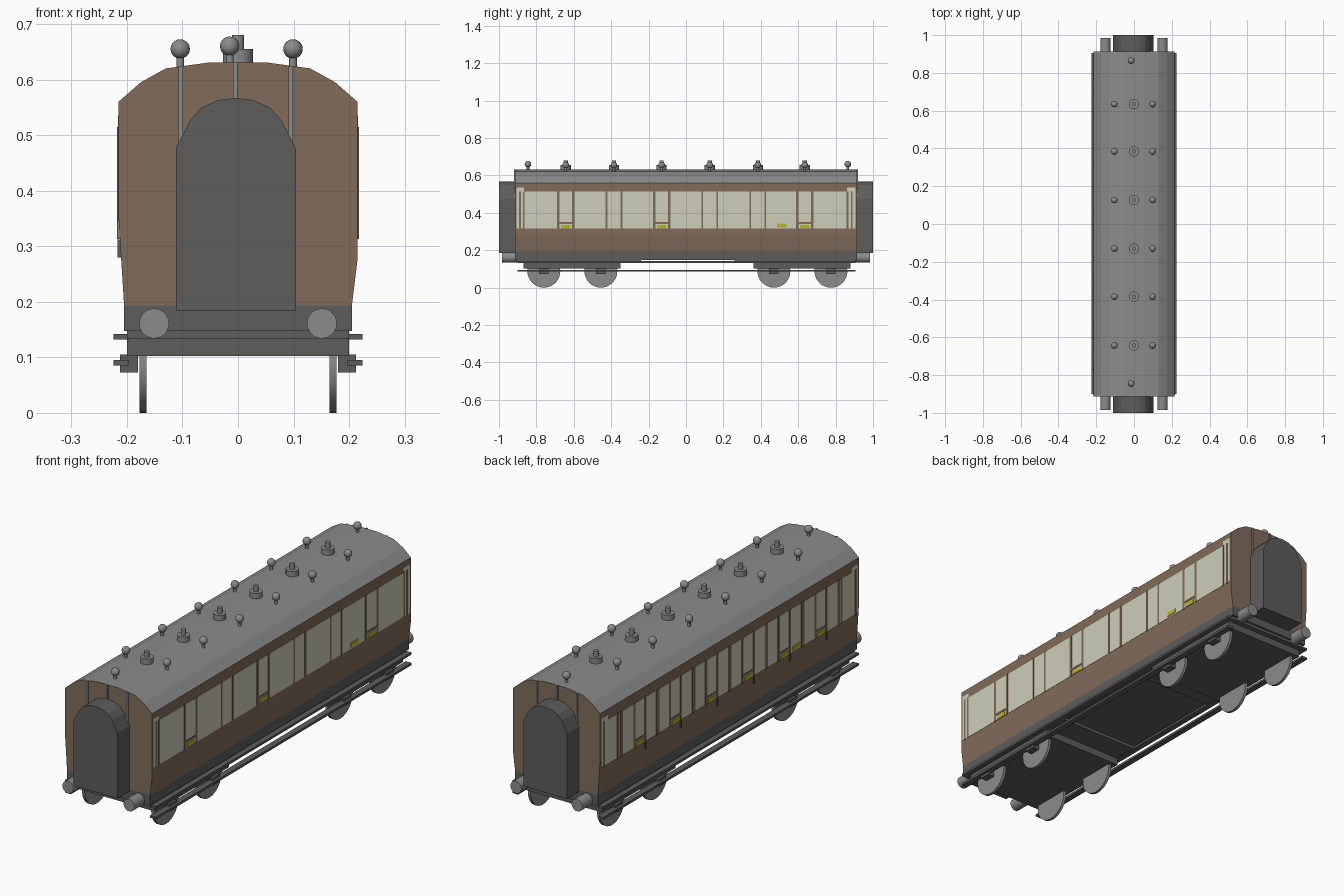
import bpy, bmesh, math
from mathutils import Matrix, Vector

if "Cube" in bpy.data.objects:
    bpy.data.objects.remove(bpy.data.objects["Cube"])


def mat(name, rgb):
    m = bpy.data.materials.new(name)
    m.diffuse_color = (*rgb, 1)
    m.use_nodes = True
    m.node_tree.nodes["Principled BSDF"].inputs["Base Color"].default_value = m.diffuse_color
    return m


GREY = mat("mid_grey", (0.26, 0.26, 0.26))
DARK = mat("dark_grey", (0.112, 0.11, 0.108))
BROWN = mat("brown", (0.22, 0.15, 0.104))
CREAM = mat("pale_cream", (0.62, 0.62, 0.50))
YELLOW = mat("yellow", (0.50, 0.45, 0.03))


def finish(name, bm, *mats, smooth=False):
    bmesh.ops.recalc_face_normals(bm, faces=bm.faces)
    me = bpy.data.meshes.new(name)
    bm.to_mesh(me)
    bm.free()
    for m in mats:
        me.materials.append(m)
    ob = bpy.data.objects.new(name, me)
    bpy.context.collection.objects.link(ob)
    if smooth:
        bpy.ops.object.select_all(action='DESELECT')
        ob.select_set(True)
        bpy.context.view_layer.objects.active = ob
        bpy.ops.object.shade_smooth_by_angle(angle=math.radians(35))
    return ob


def boxes(name, m, spans):
    """One object from boxes given as (x0, x1, y0, y1, z0, z1)."""
    bm = bmesh.new()
    for x0, x1, y0, y1, z0, z1 in spans:
        c = Vector((x0 + x1, y0 + y1, z0 + z1)) / 2
        s = Matrix.Diagonal((abs(x1 - x0), y1 - y0, z1 - z0, 1))
        bmesh.ops.create_cube(bm, size=1, matrix=Matrix.Translation(c) @ s)
    return finish(name, bm, m)


def prism(name, profile, y0, y1, rule, *mats):
    """Extrude an x/z outline along y; rule picks each face's material."""
    bm = bmesh.new()
    f = bm.faces.new([bm.verts.new((x, y0, z)) for x, z in profile])
    r = bmesh.ops.extrude_face_region(bm, geom=[f])
    verts = [v for v in r["geom"] if isinstance(v, bmesh.types.BMVert)]
    bmesh.ops.translate(bm, verts=verts, vec=(0, y1 - y0, 0))
    bmesh.ops.recalc_face_normals(bm, faces=bm.faces)
    for f in bm.faces:
        f.material_index = rule(f)
    return finish(name, bm, *mats)


def cyls(name, m, items, axis='Z', n=24):
    """One object from cylinders given as (centre, radius, length)."""
    rot = {'X': Matrix.Rotation(math.pi / 2, 4, 'Y'),
           'Y': Matrix.Rotation(math.pi / 2, 4, 'X'), 'Z': Matrix()}[axis]
    bm = bmesh.new()
    for c, r, l in items:
        bmesh.ops.create_cone(bm, cap_ends=True, segments=n, radius1=r, radius2=r,
                              depth=l, matrix=Matrix.Translation(c) @ rot)
    return finish(name, bm, m, smooth=True)


END = 0.914
BAYS = [-0.643, -0.385, -0.13, 0.127, 0.384, 0.635]   # compartment centres
WHEELS = [-0.76, -0.455, 0.47, 0.775]

# Body shell: brown sides and ends, grey roof
shell = [(-0.205, 0.193), (0.205, 0.193), (0.215, 0.275), (0.215, 0.56),
         (0.175, 0.595), (0.13, 0.62), (0.05, 0.631), (-0.05, 0.631),
         (-0.13, 0.62), (-0.175, 0.595), (-0.215, 0.56), (-0.215, 0.35)]
prism("body_shell", shell, -END, END, lambda f: int(f.normal.z > 0.3), BROWN, GREY)

# Underframe and bogies
boxes("sole_frame", DARK, [(-0.205, 0.205, -END, END, 0.147, 0.193)])
boxes("underframe_plates", DARK, [(-0.2, 0.2, -0.905, -0.24, 0.134, 0.147),
                                  (-0.2, 0.2, 0.26, 0.905, 0.134, 0.147)])
boxes("bogies", DARK, [(-0.2, 0.2, -0.87, -0.35, 0.102, 0.14),
                       (-0.2, 0.2, 0.36, 0.88, 0.102, 0.14)])
boxes("axle_boxes", DARK, [(s * 0.18, s * 0.212, y - 0.025, y + 0.025, 0.073, 0.105)
                           for s in (-1, 1) for y in WHEELS])
cyls("wheels", GREY, [((s * 0.171, y, 0.088), 0.088, 0.013)
                      for s in (-1, 1) for y in WHEELS], 'X', 32)

# Footboards with hangers
for s, side in ((1, "right"), (-1, "left")):
    boxes(side + "_footboards", DARK,
          [(s * 0.196, s * 0.224, -0.9, 0.905, z, z + 0.01) for z in (0.132, 0.085)])

# Buffers
cyls("buffers", GREY, [((sx * 0.151, sy * 0.945, 0.161), 0.027, 0.08)
                       for sx in (-1, 1) for sy in (-1, 1)], 'Y')

# Arched gangway connections
arch = [(-0.112, 0.184), (0.104, 0.184)]
arch += [(0.104, 0.476), (0.078, 0.527), (0.058, 0.549), (0.028, 0.563), (-0.004, 0.567),
         (-0.036, 0.563), (-0.066, 0.549), (-0.086, 0.527), (-0.112, 0.476)]
for y0, y1, name in ((-1, -0.905, "front"), (0.905, 1, "back")):
    prism(name + "_gangway", arch, y0, y1, lambda f: 0, DARK)

# Vertical end pipes running up to the roof
boxes("end_pipes", GREY, [(x - 0.004, x + 0.004, y, y + 0.008, 0.4, z)
                          for x, z in ((-0.103, 0.624), (-0.005, 0.632), (0.095, 0.624))
                          for y in (-0.919, 0.911)])

# Roof vents: ball on a short stem
vents = [(x, y, 0.655) for x in (-0.104, 0.099) for y in BAYS]
vents += [(-0.015, 0.865, 0.66), (-0.015, -0.845, 0.66)]
bm = bmesh.new()
for v in vents:
    bmesh.ops.create_uvsphere(bm, u_segments=16, v_segments=10, radius=0.0175,
                              matrix=Matrix.Translation(v))
finish("roof_vent_balls", bm, GREY, smooth=True)
cyls("roof_vent_stems", GREY, [((x, y, 0.632), 0.007, 0.036) for x, y, z in vents], n=12)

# Roof lamps
cyls("roof_lamps", GREY, [((0, y, 0.641), 0.027, 0.028) for y in BAYS]
     + [((0, y, 0.665), 0.011, 0.03) for y in BAYS])


# Side panels: a cream glazing plate with brown bars and yellow door marks
def side(s, name, bars, doors, marks):
    X0, X1, X2 = s * 0.210, s * 0.2162, s * 0.2178
    boxes(name + "_glazing", CREAM, [(X0, X1, -0.905, 0.905, 0.315, 0.513),
                                     (X0, X1, -0.905, -0.865, 0.513, 0.535),
                                     (X0, X1, 0.86, 0.905, 0.513, 0.535)])
    spans = [(X0, X2, y - w / 2, y + w / 2, 0.313, 0.515) for y, w in bars]
    spans += [(X0, X2, y - 0.04, y + 0.04, 0.34, 0.35) for y in doors]
    boxes(name + "_window_bars", BROWN, spans)
    boxes(name + "_door_marks", YELLOW,
          [(X0, s * 0.2182, y - 0.026, y + 0.026, z, z + 0.02) for y, z in marks])


ends = [(-0.888, 0.009), (-0.868, 0.009), (0.863, 0.009), (0.886, 0.009)]
right_doors = [BAYS[0], BAYS[2], BAYS[5]]
side(1, "right",
     ends + [(y + d, 0.013 if y in right_doors else 0.009)
             for y in BAYS for d in (-0.04, 0.04)],
     right_doors, [(y, 0.315) for y in right_doors] + [(0.512, 0.322)])

mids = [0.765, -0.77] + [(a + b) / 2 for a, b in zip(BAYS, BAYS[1:])]
side(-1, "left",
     [(-0.89, 0.012), (-0.79, 0.01), (0.79, 0.01), (0.89, 0.012)]
     + [(y + d, 0.012) for y in BAYS for d in (-0.04, 0.04)] + [(y, 0.02) for y in mids],
     BAYS, [(y, 0.315) for y in BAYS] + [(-0.47, 0.322)])

# Door handles on the compartment side
boxes("door_handles", DARK, [(-0.208, -0.217, y - 0.046, y - 0.040, 0.28, 0.312)
                             for y in BAYS])
